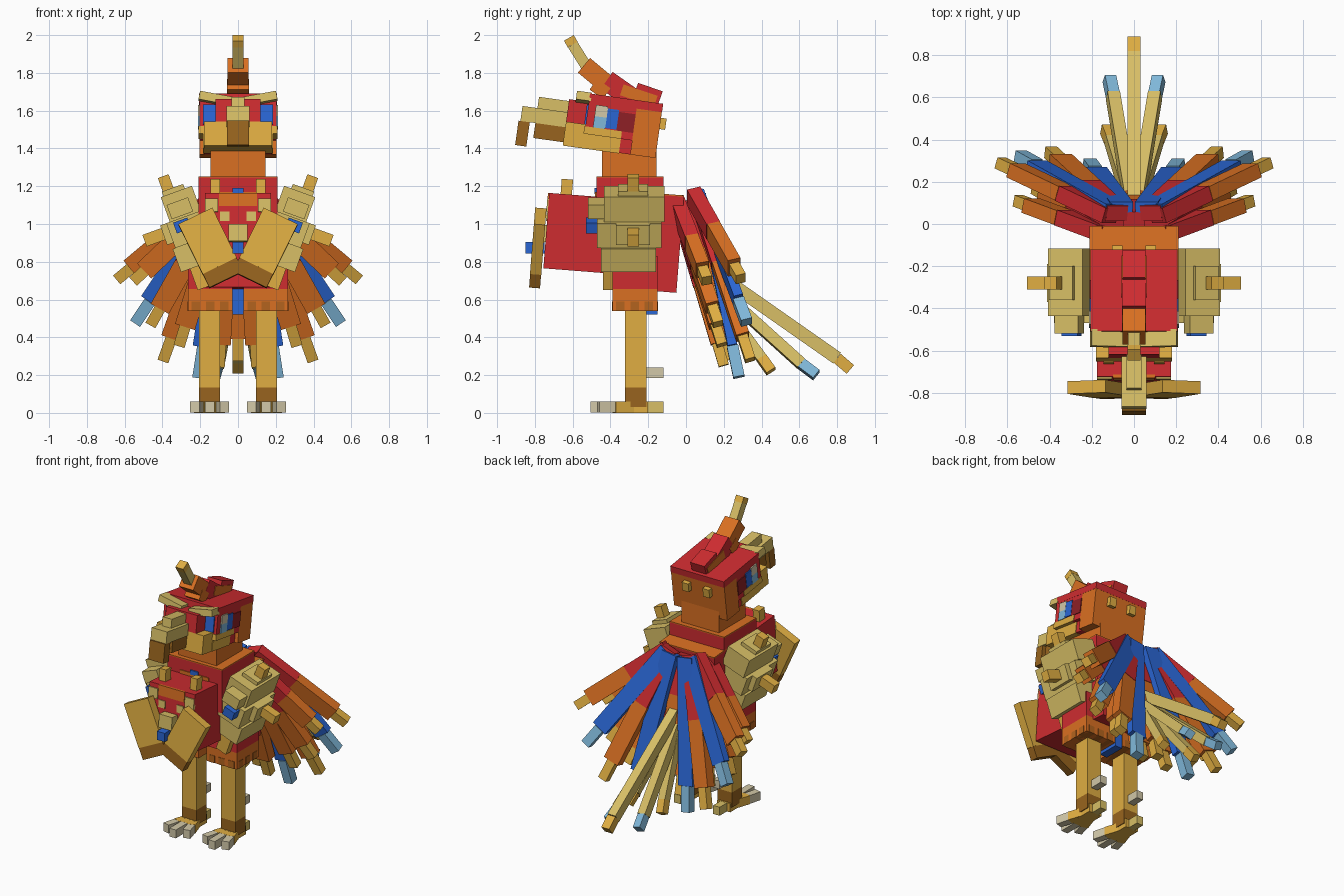
import bpy, bmesh
from math import radians
from mathutils import Matrix, Vector

cube = bpy.data.objects.get("Cube")
if cube:
    bpy.data.objects.remove(cube)

COLOURS = {
    "red": "CE2C30", "dark red": "8E2026", "orange": "DA7022", "dark orange": "B4641E",
    "gold": "E0AE42", "pale gold": "D8BF66", "brown": "98641E", "blue": "2A66D4",
    "light blue": "80B8DA", "cream": "D2C8A8"}
NAMES = list(COLOURS)


def linear(h):
    v = [int(h[i:i + 2], 16) / 255 for i in (0, 2, 4)]
    return [((c + .055) / 1.055) ** 2.4 if c > .04 else c / 12.92 for c in v] + [1]


MATS = []
for name, code in COLOURS.items():
    m = bpy.data.materials.new(name)
    m.use_nodes = True
    m.diffuse_color = linear(code)
    m.node_tree.nodes["Principled BSDF"].inputs["Base Color"].default_value = linear(code)
    MATS.append(m)


class Part:
    """One object made of coloured boxes, optionally mirrored by side."""

    def __init__(self, name, frame=None, side=1):
        self.name, self.side = name, side
        self.frame = frame or Matrix()
        self.bm = bmesh.new()

    def place(self, mat, matrix):
        new = bmesh.ops.create_cube(self.bm, size=1, matrix=matrix)["verts"]
        for f in {f for v in new for f in v.link_faces}:
            f.material_index = NAMES.index(mat)
        return self

    def box(self, mat, x, y, z):
        c = [(a + b) / 2 for a, b in (x, y, z)]
        d = [b - a for a, b in (x, y, z)]
        return self.place(mat, self.frame @ Matrix.Translation(c) @ Matrix.Diagonal((*d, 1)))

    def bar(self, mat, a, b, width, thick, hint=(0, 1, 0)):
        a, b = Vector(a), Vector(b)
        d = (b - a).normalized()
        w = d.cross(Vector(hint)).normalized()
        rot = Matrix((w, w.cross(d), d)).transposed().to_4x4()
        size = Matrix.Diagonal((width, thick, (b - a).length, 1))
        return self.place(mat, self.frame @ Matrix.Translation((a + b) / 2) @ rot @ size)

    def done(self):
        if self.side < 0:
            self.bm.transform(Matrix.Scale(-1, 4, (1, 0, 0)))
        bmesh.ops.recalc_face_normals(self.bm, faces=self.bm.faces)
        me = bpy.data.meshes.new(self.name)
        self.bm.to_mesh(me)
        self.bm.free()
        for m in MATS:
            me.materials.append(m)
        bpy.context.collection.objects.link(bpy.data.objects.new(self.name, me))


def frame(x, y, z, rx=0, ry=0):
    return (Matrix.Translation((x, y, z)) @ Matrix.Rotation(radians(rx), 4, 'X')
            @ Matrix.Rotation(radians(ry), 4, 'Y'))


def both(a):
    return (-a, a)


# Body, breast and neck
p = Part("body", frame(0, -.22, .91, -4.5))
p.box("red", both(.21), (-.19, .19), (-.26, .25))
p.box("orange", both(.21), (-.19, .19), (.25, .257)).done()

p = Part("breast", frame(0, -.55, .95, -4.5))
p.box("red", both(.175), (-.19, .25), (-.2, .2))
p.box("orange", both(.1), (-.197, -.18), (.13, .2))
for s in (-1, 1):
    p.box("pale gold", (s * .14 - .035, s * .14 + .035), (-.198, -.18), (.1, .17))
    p.box("pale gold", (s * .07 - .025, s * .07 + .025), (-.197, -.18), (.05, .1))
    p.box("gold", (s * .12 - .025, s * .12 + .025), (-.13, -.07), (.2, .28))
p.box("pale gold", both(.05), (-.25, -.18), (-.06, .03)).done()

p = Part("collar")
p.box("red", both(.21), (-.475, -.12), (.95, 1.245))
p.box("orange", both(.21), (-.475, -.12), (1.245, 1.252))
p.box("orange", both(.11), (-.481, -.47), (1.1, 1.17))
p.box("blue", both(.03), (-.484, -.47), (1.16, 1.19)).done()
Part("neck").box("orange", both(.145), (-.445, -.155), (1.2, 1.44)).done()
Part("breast_gem").box("blue", both(.03), (-.85, -.75), (.845, .905)).done()
Part("belly_plume").box("blue", both(.028), (-.3, -.15), (.52, .68)).done()

# Head
head = frame(0, -.335, 1.52, -8)
p = Part("head", head)
p.box("red", both(.205), (-.195, .06), (-.07, .1))
p.box("red", both(.18), (-.19, .06), (-.145, -.07))
p.box("orange", both(.205), (.06, .195), (-.145, .11))
p.box("red", both(.206), (-.195, .196), (.1, .145))
p.box("gold", both(.184), (-.195, 0), (-.148, -.07))
p.box("gold", both(.209), (-.2, 0), (-.07, -.03))
for s in (-1, 1):
    p.box("dark red", both(.21), (-.03, .06), (-.03, .07))
    p.box("gold", (s * .08 - .025, s * .08 + .025), (.19, .225), (.01, .07))
    p.bar("pale gold", (s * .03, -.225, .095), (s * .205, -.225, .128), .045, .08)
p.box("red", both(.12), (-.3, -.19), (-.02, .1))
p.box("gold", both(.18), (-.3, -.19), (-.148, -.02))
p.done()
for s, side in ((1, "left"), (-1, "right")):
    p = Part(side + "_eye", head, s)
    p.box("blue", (.12, .185), (-.203, -.18), (-.02, .085))
    p.box("blue", (.2, .212), (-.09, -.03), (-.025, .08))
    p.box("cream", (.2, .213), (-.155, -.09), (.03, .09))
    p.box("light blue", (.2, .213), (-.155, -.09), (-.03, .03)).done()

# Beak
p = Part("beak", head)
p.box("pale gold", both(.035), (-.46, -.24), (.03, .09))
p.box("pale gold", both(.06), (-.54, -.28), (-.05, .03))
p.box("brown", both(.055), (-.46, -.28), (-.13, -.05))
p.box("brown", both(.058), (-.55, -.49), (-.18, -.05)).done()

# Crest
p = Part("crest")
for mat, a, b, w, t in (
        ("red", (-.27, 1.7), (-.14, 1.655), .11, .1), ("orange", (-.34, 1.71), (-.16, 1.65), .118, .06),
        ("red", (-.42, 1.76), (-.27, 1.655), .112, .11),
        ("orange", (-.49, 1.74), (-.42, 1.69), .114, .07),
        ("orange", (-.54, 1.84), (-.42, 1.74), .11, .1),
        ("pale gold", (-.6, 1.95), (-.5, 1.79), .058, .058), ("gold", (-.62, 1.985), (-.6, 1.95), .06, .06)):
    p.bar(mat, (0, *b), (0, *a), w, t)
p.done()

# Tail feathers, fanned: root, tip and whether blue
LAYERS = {
    "upper": [((.11, .04, 1.15), (.635, .29, .71), 0), ((.09, .07, 1.15), (.54, .32, .48), 1),
              ((.08, .05, 1.16), (.395, .34, .28), 0), ((.06, .08, 1.15), (.21, .28, .19), 1)],
    "lower": [((.12, -.05, 1.11), (.55, .11, .7), 0), ((.1, -.05, 1.11), (.46, .17, .47), 0),
              ((.08, -.05, 1.11), (.31, .19, .36), 0), ((.05, -.05, 1.1), (.1, .2, .25), 0)]}


def feather(name, s, a, tip, blue, red_end):
    a, tip = Vector(a), Vector(tip)
    at = a.lerp
    p = Part(name, side=s)
    if blue:
        p.bar("blue", a, at(tip, .83), .11, .05)
        p.bar("light blue", at(tip, .83), tip, .063, .06)
    else:
        p.bar("red", a, at(tip, red_end), .105, .075)
        p.bar("orange", at(tip, red_end), at(tip, .86), .11, .07)
        p.bar("gold", at(tip, .86), tip, .06, .055)
    p.done()


for s, side in ((1, "left"), (-1, "right")):
    for layer, feathers in LAYERS.items():
        for i, (root, tip, blue) in enumerate(feathers):
            feather(f"{side}_{layer}_feather_{i + 1}", s, root, tip, blue,
                    .5 if layer == "lower" else .42)
    p = Part(side + "_long_plume", side=s)
    p.bar("pale gold", (.015, .1, .72), (.1, .61, .26), .06, .06)
    p.bar("light blue", (.1, .61, .26), (.117, .69, .2), .055, .055).done()
    p = Part(side + "_short_plume", side=s)
    p.bar("pale gold", (.02, .1, .7), (.11, .4, .29), .055, .055)
    p.bar("gold", (.11, .4, .29), (.13, .45, .22), .055, .055).done()
feather("middle_feather", 1, (0, .02, 1.13), (0, .23, .28), 0, .3)
p = Part("centre_plume")
p.bar("pale gold", (0, .1, .78), (0, .8, .29), .06, .07)
p.bar("gold", (0, .8, .29), (0, .87, .23), .06, .06).done()

for s, side in ((1, "left"), (-1, "right")):
    # Breast plate
    p = Part(side + "_breast_plate", frame(.145, -.785, .875, -4.5, 26), s)
    p.box("gold", both(.1), both(.03), (-.11, .185))
    p.box("brown", both(.099), both(.029), (-.19, -.11)).done()

    # Shoulder armour: overlapping layers that step down the wing
    p = Part(side + "_shoulder_armour", frame(.27, -.28, .98, 0, 20), s)
    p.box("pale gold", (-.1, .075), (-.155, .165), (.06, .2))
    p.box("pale gold", (-.1, .095), (-.19, .15), (-.08, .06))
    p.box("pale gold", (-.08, .11), (-.17, .12), (-.21, -.08))
    p.box("gold", (-.02, .06), (-.16, -.11), (-.33, -.21))
    p.box("gold", (-.005, .055), (-.03, .03), (.2, .3))
    p.box("pale gold", (-.06, .06), (-.08, .08), (.2, .225))
    p.box("pale gold", (.08, .13), (-.09, .09), (-.05, .06))
    p.box("gold", (.1, .235), both(.03), (-.02, .045))
    p.box("pale gold", (-.06, .06), (-.24, -.14), (.07, .15))
    p.box("blue", (-.02, .06), (-.25, -.18), (-.01, .05)).done()

    # Thigh, with a fringe of short feathers
    p = Part(side + "_thigh", side=s)
    p.box("red", (.03, .265), (-.39, -.15), (.655, .83))
    p.box("orange", (.03, .265), (-.39, -.15), (.54, .655))
    for x in (.05, .125, .2):
        p.box("dark orange", (x, x + .045), (-.393, -.147), (.54, .59))
    for y in (-.37, -.295, -.22):
        p.box("dark orange", (.2, .268), (y, y + .045), (.54, .59))
    p.done()

    # Leg and foot
    p = Part(side + "_leg", side=s)
    p.box("gold", (.095, .206), (-.323, -.21), (.135, .6))
    p.box("brown", (.095, .206), (-.323, -.21), (.03, .135))
    p.box("cream", (.125, .175), (-.21, -.12), (.185, .24)).done()
    p = Part(side + "_foot", side=s)
    p.box("gold", (.1, .2), (-.33, -.2), (0, .06))
    p.box("pale gold", (.125, .175), (-.22, -.12), (0, .059))
    for dx in (-.075, 0, .075):
        reach = 0 if dx == 0 else .04
        a, b, c = ((.15 + dx * k, y, .03) for k, y in ((.3, -.28), (.75, -.38), (1.05, -.505 + reach)))
        p.bar("gold", a, b, .055, .059, (0, 0, 1))
        p.bar("cream", b, c, .05, .058, (0, 0, 1))
    p.done()
